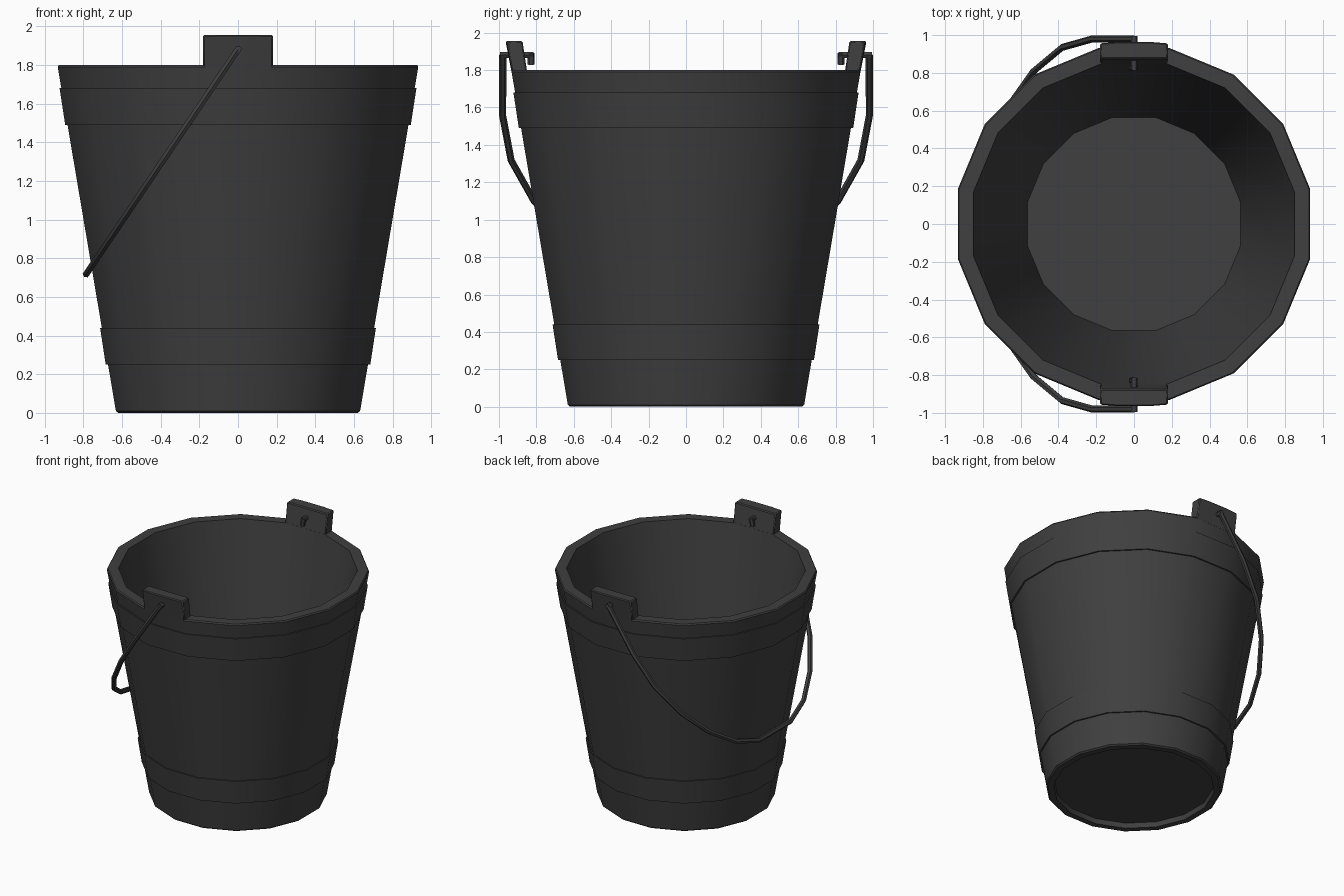
import bpy, bmesh, math
from mathutils import Vector

SIDES = 16
STEP = 2 * math.pi / SIDES

if "Cube" in bpy.data.objects:
    bpy.data.objects.remove(bpy.data.objects["Cube"], do_unlink=True)

# Single dark material
dark = bpy.data.materials.new("dark_grey")
dark.use_nodes = True
dark.diffuse_color = (0.05, 0.05, 0.05, 1)
dark.node_tree.nodes["Principled BSDF"].inputs["Base Color"].default_value = dark.diffuse_color


def smooth(obj):
    bpy.ops.object.select_all(action='DESELECT')
    obj.select_set(True)
    bpy.context.view_layer.objects.active = obj
    bpy.ops.object.shade_smooth_by_angle(angle=math.radians(35))


def add_mesh(name, bm):
    bmesh.ops.recalc_face_normals(bm, faces=bm.faces)
    mesh = bpy.data.meshes.new(name)
    bm.to_mesh(mesh)
    bm.free()
    mesh.materials.append(dark)
    obj = bpy.data.objects.new(name, mesh)
    bpy.context.collection.objects.link(obj)
    smooth(obj)
    return obj


def lathe(name, profile, closed=False):
    """Revolve (flat radius, height) points, with a flat side facing each axis."""
    bm = bmesh.new()
    direction = Vector((math.cos(STEP / 2), math.sin(STEP / 2), 0)) / math.cos(STEP / 2)
    verts = [bm.verts.new(direction * r + Vector((0, 0, z))) for r, z in profile]
    pairs = list(zip(verts, verts[1:]))
    if closed:
        pairs.append((verts[-1], verts[0]))
    edges = [bm.edges.new(p) for p in pairs]
    bmesh.ops.spin(bm, geom=verts + edges, cent=(0, 0, 0), axis=(0, 0, 1),
                   angle=2 * math.pi, steps=SIDES, use_duplicate=False)
    bmesh.ops.remove_doubles(bm, verts=bm.verts, dist=0.0005)
    return add_mesh(name, bm)


def wall(z):
    return 0.63 + 0.169 * z


# Bucket shell with recessed underside
lathe("bucket_body", [(0, 0.04), (0.57, 0.04), (0.575, 0), (0.62, 0), (wall(0.01), 0.01),
                      (wall(1.79), 1.79), (0.926, 1.8), (0.85, 1.8), (0.565, 0.09), (0, 0.09)])

# Raised hoops
for name, low, high in (("lower_hoop", 0.25, 0.44), ("upper_hoop", 1.49, 1.68)):
    lathe(name, [(wall(low) - 0.02, low), (wall(low) + 0.012, low),
                 (wall(high) + 0.009, high), (wall(high) - 0.02, high)], closed=True)


def lug(name, side):
    """Slightly bowed tab that continues the wall above the rim."""
    bm = bmesh.new()
    rings = []
    for z, lean in ((1.78, 0), (1.955, 0.026)):
        outline = []
        for x, bow in ((-0.18, 0), (-0.09, 0.008), (0.09, 0.008), (0.18, 0)):
            outline.append((x, 0.931 + lean + bow * lean / 0.026))
        outline += [(x, 0.848 + lean) for x in (0.18, 0.09, -0.09, -0.18)]
        rings.append([bm.verts.new((x, side * y, z)) for x, y in outline])
    bottom, top = rings
    bm.faces.new(bottom)
    bm.faces.new(top)
    for i in range(len(top)):
        j = (i + 1) % len(top)
        bm.faces.new((bottom[i], bottom[j], top[j], top[i]))
    obj = add_mesh(name, bm)
    bevel = obj.modifiers.new("soft_edges", 'BEVEL')
    bevel.width = 0.007
    bevel.segments = 1
    bevel.limit_method = 'ANGLE'


def rod(name, points, radius=0.019):
    curve = bpy.data.curves.new(name, 'CURVE')
    curve.dimensions = '3D'
    curve.bevel_depth = radius
    curve.bevel_resolution = 1
    curve.use_fill_caps = True
    spline = curve.splines.new('POLY')
    spline.points.add(len(points) - 1)
    for p, co in zip(spline.points, points):
        p.co = (*co, 1)
    curve.materials.append(dark)
    obj = bpy.data.objects.new(name, curve)
    bpy.context.collection.objects.link(obj)
    bpy.ops.object.select_all(action='DESELECT')
    obj.select_set(True)
    bpy.context.view_layer.objects.active = obj
    bpy.ops.object.convert(target='MESH')
    smooth(bpy.context.view_layer.objects.active)


# Lugs and hooked handle ends
for label, side in (("front", -1), ("back", 1)):
    lug(label + "_lug", side)
    rod(label + "_handle_pin", [(0, side * 0.995, 1.88), (0, side * 0.815, 1.88)])
    rod(label + "_handle_hook", [(0, side * 0.828, 1.89), (-0.01, side * 0.828, 1.83)])

# Wire handle hanging in a slanted plane, given as (x, y) for one half
half = [(0, 0.98), (-0.22, 0.98), (-0.38, 0.935), (-0.53, 0.81),
        (-0.65, 0.64), (-0.74, 0.43), (-0.785, 0.2)]
path = half + [(x, -y) for x, y in reversed(half)]
rod("handle", [(x, y, 1.88 + 1.48 * x) for x, y in path])
